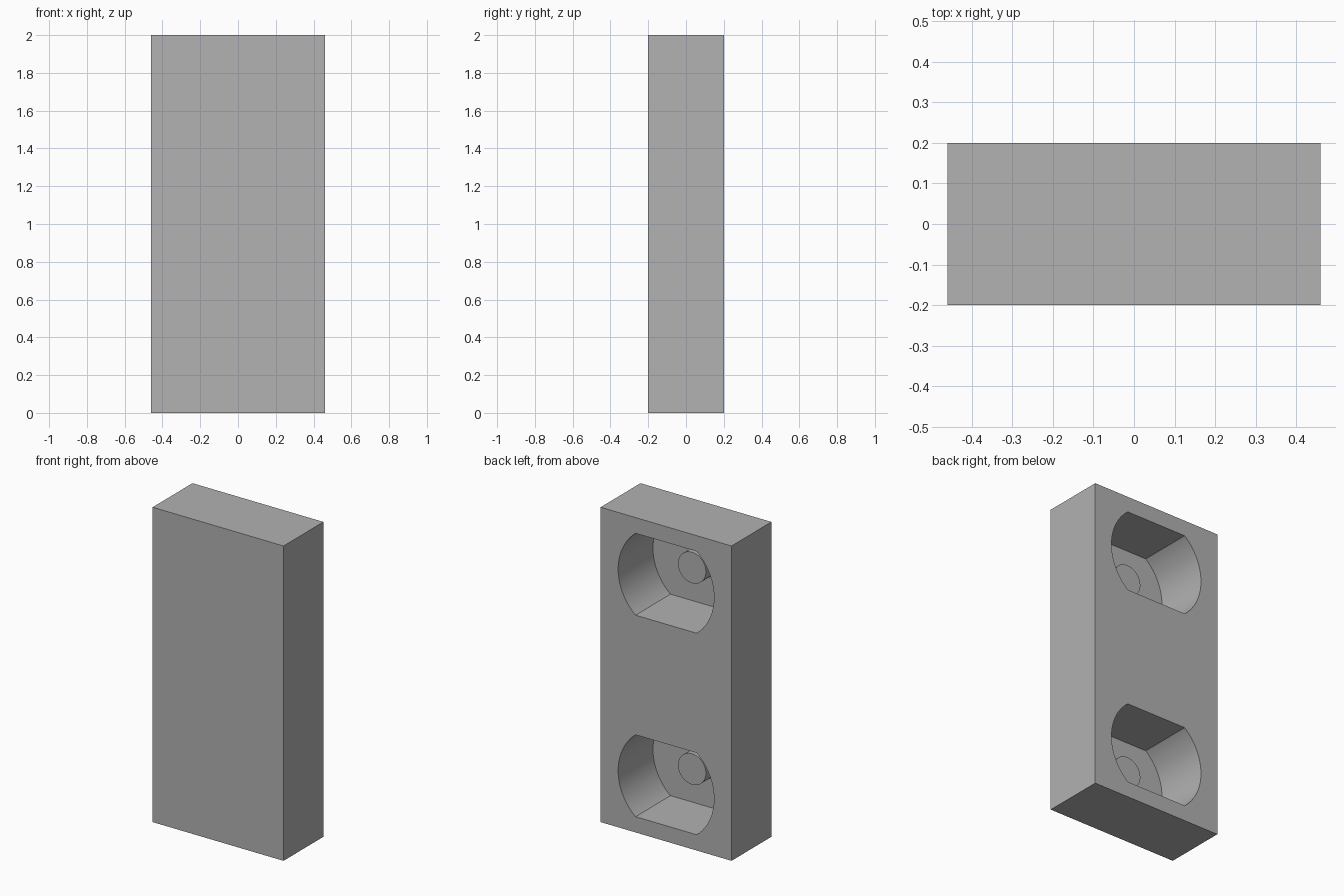
import bpy, math

WIDTH, DEPTH, HEIGHT = 0.92, 0.40, 2.0
POCKET_R, POCKET_HALF_H = 0.337, 0.26
FLOOR_Y, PEG_TOP_Y, PEG_R = -0.15, -0.06, 0.098
OPEN_Y = DEPTH / 2 + 0.1
CENTRES = {"lower": 0.36, "upper": 1.64}

if "Cube" in bpy.data.objects:
    bpy.data.objects.remove(bpy.data.objects["Cube"], do_unlink=True)

grey = bpy.data.materials.new("plain grey")
grey.use_nodes = True
grey.diffuse_color = (0.445, 0.445, 0.445, 1)
grey.node_tree.nodes["Principled BSDF"].inputs["Base Color"].default_value = grey.diffuse_color


def box(name, size, centre):
    bpy.ops.mesh.primitive_cube_add(size=1, location=centre)
    ob = bpy.context.object
    ob.name = name
    ob.scale = size
    bpy.ops.object.transform_apply(location=False, rotation=False, scale=True)
    ob.data.materials.append(grey)
    return ob


def rod(name, radius, y0, y1, z, sides):
    """Cylinder lying along y."""
    bpy.ops.mesh.primitive_cylinder_add(
        vertices=sides, radius=radius, depth=y1 - y0,
        location=(0, (y0 + y1) / 2, z), rotation=(math.pi / 2, 0, 0))
    ob = bpy.context.object
    ob.name = name
    ob.data.materials.append(grey)
    return ob


def combine(target, tool, operation):
    """Apply a boolean and discard the tool."""
    mod = target.modifiers.new("cut", "BOOLEAN")
    mod.operation, mod.solver, mod.object = operation, "EXACT", tool
    bpy.context.view_layer.objects.active = target
    bpy.ops.object.modifier_apply(modifier=mod.name)
    bpy.data.objects.remove(tool, do_unlink=True)


def smooth(ob):
    bpy.ops.object.select_all(action="DESELECT")
    ob.select_set(True)
    bpy.context.view_layer.objects.active = ob
    bpy.ops.object.shade_smooth_by_angle(angle=math.radians(30))


# Solid slab
slab = box("slab", (WIDTH, DEPTH, HEIGHT), (0, 0, HEIGHT / 2))

for place, z in CENTRES.items():
    # Round pocket with flat top and bottom, open at the back
    cutter = rod(place + "_pocket_cutter", POCKET_R, FLOOR_Y, OPEN_Y, z, 96)
    limit = box("pocket_limit", (1, 1, 2 * POCKET_HALF_H), (0, 0, z))
    combine(cutter, limit, "INTERSECT")
    combine(slab, cutter, "DIFFERENCE")

    # Short peg standing on the pocket floor
    smooth(rod(place + "_peg", PEG_R, FLOOR_Y, PEG_TOP_Y, z, 64))

smooth(slab)
